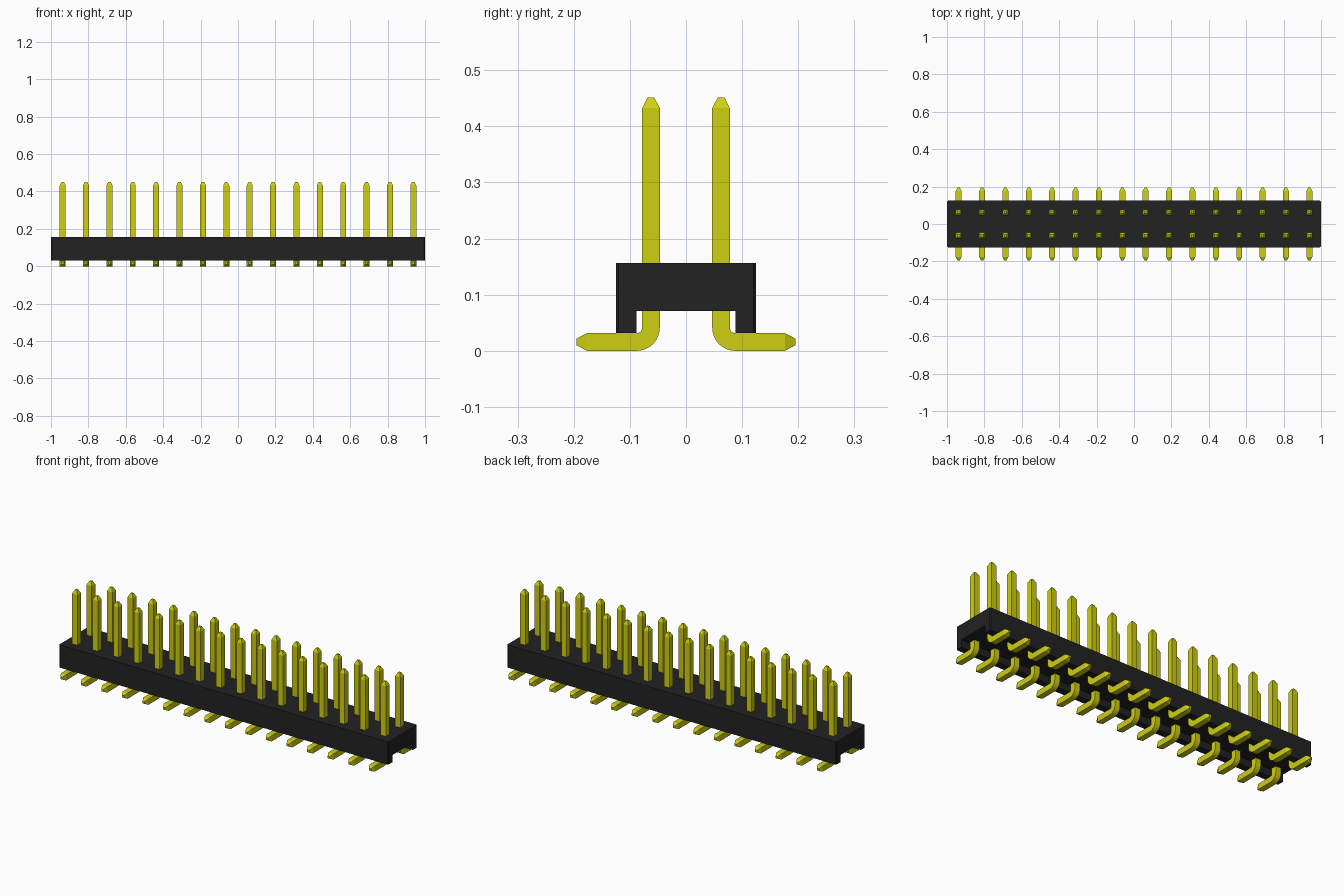
import bpy, bmesh, math

old = bpy.data.objects.get("Cube")
if old:
    bpy.data.objects.remove(old)

COLUMNS = 16
PITCH = 0.125
HALF = 0.01575      # half the pin thickness
TIP = 0.006         # half the blunt tip


def material(name, rgb):
    mat = bpy.data.materials.new(name)
    mat.use_nodes = True
    color = (*rgb, 1.0)
    mat.diffuse_color = color
    bsdf = mat.node_tree.nodes["Principled BSDF"]
    bsdf.inputs["Base Color"].default_value = color
    bsdf.inputs["Roughness"].default_value = 0.6
    return mat


def add_object(name, bm, mat):
    bmesh.ops.recalc_face_normals(bm, faces=bm.faces)
    mesh = bpy.data.meshes.new(name)
    bm.to_mesh(mesh)
    bm.free()
    mesh.materials.append(mat)
    obj = bpy.data.objects.new(name, mesh)
    bpy.context.collection.objects.link(obj)
    return obj


black = material("black plastic", (0.016, 0.016, 0.016))
gold = material("yellow metal", (0.62, 0.62, 0.006))

# Housing: channel profile extruded along x, with chamfered vertical corners
bm = bmesh.new()
profile = [(-0.125, 0.0315), (-0.088, 0.0315), (-0.088, 0.071), (0.088, 0.071),
           (0.088, 0.0315), (0.125, 0.0315), (0.125, 0.1565), (-0.125, 0.1565)]
end = bm.faces.new([bm.verts.new((-1, y, z)) for y, z in profile])
ext = bmesh.ops.extrude_face_region(bm, geom=[end])
bmesh.ops.translate(bm, vec=(2, 0, 0),
                    verts=[v for v in ext["geom"] if isinstance(v, bmesh.types.BMVert)])
corners = [e for e in bm.edges
           if all(abs(v.co.x) > 0.99 and abs(v.co.y) > 0.12 for v in e.verts)
           and abs(e.verts[0].co.z - e.verts[1].co.z) > 0.1]
bmesh.ops.bevel(bm, geom=corners, offset=0.005, segments=1, affect='EDGES')
add_object("housing", bm, black)


# Pin path: (y, z, direction angle, half thickness) from top tip to foot tip
def pin_path():
    row, cy, cz, radius = 0.0625, 0.0878, 0.04105, 0.0253
    path = [(row, 0.4515, -90, TIP), (row, 0.4325, -90, HALF)]
    for i in range(9):
        a = math.radians(180 + 90 * i / 8)
        path.append((cy + radius * math.cos(a), cz + radius * math.sin(a),
                     -90 + 90 * i / 8, HALF))
    return path + [(0.176, HALF, 0, HALF), (0.195, HALF, 0, TIP)]


def pin_row(name, side):
    bm = bmesh.new()
    rings = []
    for y, z, angle, h in pin_path():
        a = math.radians(angle)
        ny, nz = -math.sin(a), math.cos(a)
        rings.append([bm.verts.new((sx * h, side * (y + sn * h * ny), z + sn * h * nz))
                      for sx, sn in ((-1, -1), (1, -1), (1, 1), (-1, 1))])
    for lo, hi in zip(rings, rings[1:]):
        for k in range(4):
            n = (k + 1) % 4
            bm.faces.new((lo[k], lo[n], hi[n], hi[k]))
    bm.faces.new(rings[0])
    bm.faces.new(rings[-1])
    obj = add_object(name, bm, gold)
    obj.location.x = -PITCH * (COLUMNS - 1) / 2

    # Smooth bends, crisp edges elsewhere
    bpy.ops.object.select_all(action='DESELECT')
    obj.select_set(True)
    bpy.context.view_layer.objects.active = obj
    bpy.ops.object.shade_smooth_by_angle(angle=math.radians(20))

    # Repeat along the header
    arr = obj.modifiers.new("columns", 'ARRAY')
    arr.count = COLUMNS
    arr.use_relative_offset = False
    arr.use_constant_offset = True
    arr.constant_offset_displace = (PITCH, 0, 0)


pin_row("front_pins", -1)
pin_row("back_pins", 1)
